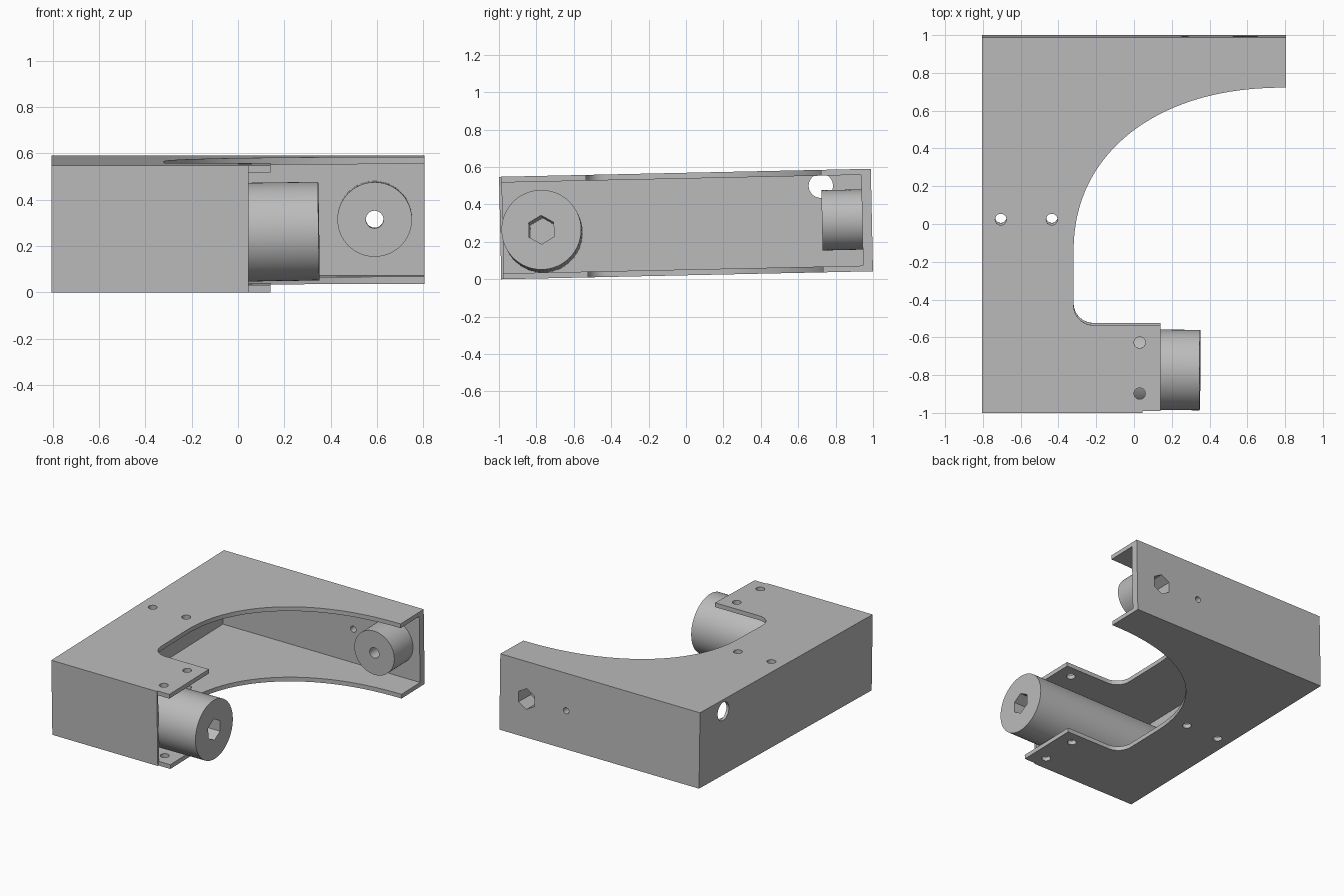
import bpy, bmesh
from math import sin, cos, pi
from mathutils import Matrix, Vector

cube = bpy.data.objects.get("Cube")
if cube:
    bpy.data.objects.remove(cube)

grey = bpy.data.materials.new("plain_grey")
grey.use_nodes = True
grey.diffuse_color = (0.5, 0.5, 0.5, 1)
grey.node_tree.nodes["Principled BSDF"].inputs["Base Color"].default_value = grey.diffuse_color

TILT = 0.0215
W, H, Y = 0.805, 0.548, 0.994
PLATE = 0.031
frame = Matrix.Translation((0, 0.006, Y * TILT)) @ Matrix.Rotation(TILT, 4, "X")


def prism(name, points, z0, z1, matrix=Matrix()):
    """Extrude a flat outline from z0 to z1, then place it."""
    bm = bmesh.new()
    face = bm.faces.new([bm.verts.new((x, y, z0)) for x, y in points])
    ext = bmesh.ops.extrude_face_region(bm, geom=[face])
    verts = [v for v in ext["geom"] if isinstance(v, bmesh.types.BMVert)]
    bmesh.ops.translate(bm, verts=verts, vec=(0, 0, z1 - z0))
    bmesh.ops.recalc_face_normals(bm, faces=bm.faces)
    bm.transform(matrix)
    mesh = bpy.data.meshes.new(name)
    bm.to_mesh(mesh)
    bm.free()
    mesh.materials.append(grey)
    obj = bpy.data.objects.new(name, mesh)
    bpy.context.collection.objects.link(obj)
    return obj


def rod(name, start, end, radius, sides=48, turn=0.0):
    """Round or many-sided bar between two points."""
    a, b = Vector(start), Vector(end)
    ring = [(radius * cos(turn + 2 * pi * i / sides), radius * sin(turn + 2 * pi * i / sides))
            for i in range(sides)]
    rot = (b - a).to_track_quat("Z", "Y").to_matrix().to_4x4()
    return prism(name, ring, 0, (b - a).length, Matrix.Translation(a) @ rot)


def cut(obj, cutters):
    bpy.context.view_layer.objects.active = obj
    for c in cutters:
        mod = obj.modifiers.new("cut", "BOOLEAN")
        mod.operation, mod.solver, mod.object = "DIFFERENCE", "EXACT", c
        bpy.ops.object.modifier_apply(modifier=mod.name)
    for c in set(cutters):
        bpy.data.objects.remove(c)


def finish(obj):
    obj.matrix_world = frame
    bpy.ops.object.select_all(action="DESELECT")
    obj.select_set(True)
    bpy.context.view_layer.objects.active = obj
    bpy.ops.object.shade_smooth_by_angle(angle=0.5)


# Plate outline: swept inner curve, rounded inner corner and short front arm
outline = [(-W, Y), (-W, -Y), (0.045, -Y), (0.045, -Y + 0.009), (0.14, -Y + 0.009), (0.14, -0.53)]
for i in range(9):
    t = pi / 2 * i / 8
    outline.append((-0.215 - 0.105 * sin(t), -0.425 - 0.105 * cos(t)))
for i in range(41):
    t = pi / 2 * i / 40
    outline.append((W - (W + 0.32) * cos(t) ** (2 / 2.2), -0.15 + 0.878 * sin(t) ** (2 / 2.2)))
outline.append((W, Y))
housing = prism("channel_housing", outline, 0, H)

# Hollow interior, open toward the curve and the arm end
inner = [(-0.785, -0.979), (0.045, -0.979), (0.045, -1.2), (1, -1.2), (1, 0.942), (-0.785, 0.942)]
cutters = [prism("hollow", inner, PLATE, H - PLATE)]

# Screw holes through both plates
for x, y in [(-0.705, 0.03), (-0.435, 0.03), (0.03, -0.622), (0.03, -0.892)]:
    cutters.append(rod("screw_hole", (x, y, -0.1), (x, y, H + 0.1), 0.03, 24))

# Cable hole in the side wall, nut and pin holes in the back wall
BX, BZ = 0.59, 0.278
cutters += [
    rod("cable_hole", (-0.9, 0.725, 0.463), (-0.7, 0.725, 0.463), 0.065),
    rod("nut_hole", (BX, 0.9, BZ), (BX, 1.1, BZ), 0.075, 6, pi / 2),
    rod("pin_hole", (0.27, 0.9, BZ), (0.27, 1.1, BZ), 0.022, 24),
]
cut(housing, cutters)
finish(housing)

# Boss standing on the back wall with a through bore and nut pocket
boss = rod("back_boss", (BX, 0.942, BZ), (BX, 0.727, BZ), 0.161, 64)
cut(boss, [rod("bore", (BX, 0.6, BZ), (BX, 1.0, BZ), 0.038, 32),
           rod("nut_pocket", (BX, 0.85, BZ), (BX, 1.0, BZ), 0.075, 6, pi / 2)])
finish(boss)

# Long roller along the front arm with a deep hexagonal socket
near, far = Vector((0.349, -0.774, 0.260)), Vector((-0.785, -0.766, 0.244))
axis = (far - near).normalized()
roller = rod("front_roller", near, far, 0.213, 64)
cut(roller, [rod("hex_socket", near - axis * 0.1, far - axis * 0.05, 0.077, 6, pi / 2)])
finish(roller)
